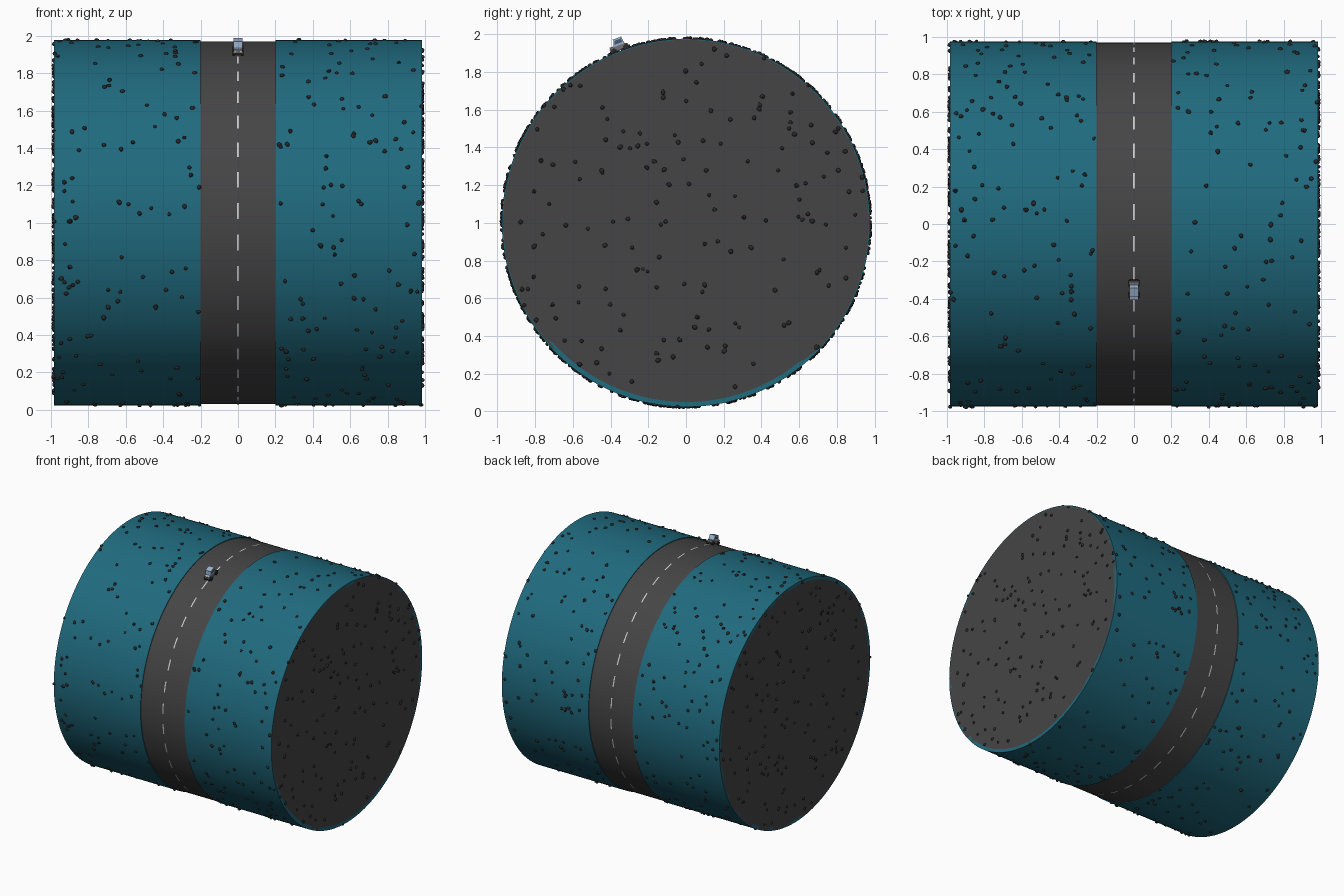
import bpy, bmesh, math, random
from mathutils import Vector, Matrix

if "Cube" in bpy.data.objects:
    bpy.data.objects.remove(bpy.data.objects["Cube"])

random.seed(4)
CENTRE = Vector((0, 0, 1.0))
R_ROAD, R_LAND, HALF = 0.97, 0.976, 0.985


def mat(name, r, g, b):
    m = bpy.data.materials.new(name)
    m.diffuse_color = (r, g, b, 1)
    m.use_nodes = True
    m.node_tree.nodes["Principled BSDF"].inputs["Base Color"].default_value = m.diffuse_color
    return m


ASPHALT = mat("asphalt", 0.06, 0.06, 0.06)
TEAL = mat("teal", 0.014, 0.145, 0.21)
WHITE = mat("white", 0.65, 0.65, 0.65)
STONE = mat("stone", 0.022, 0.022, 0.024)
PAINT = mat("pale_blue", 0.33, 0.45, 0.62)
GLASS = mat("glass", 0.06, 0.1, 0.16)
METAL = mat("metal", 0.16, 0.16, 0.17)
LAMP = mat("lamp", 0.8, 0.65, 0.3)


def make(name, verts, faces, material):
    me = bpy.data.meshes.new(name)
    me.from_pydata(verts, [], faces)
    bm = bmesh.new()
    bm.from_mesh(me)
    bmesh.ops.recalc_face_normals(bm, faces=bm.faces)
    bm.to_mesh(me)
    bm.free()
    ob = bpy.data.objects.new(name, me)
    bpy.context.collection.objects.link(ob)
    me.materials.append(material)
    return ob


def smooth(ob):
    bpy.ops.object.select_all(action='DESELECT')
    ob.select_set(True)
    bpy.context.view_layer.objects.active = ob
    bpy.ops.object.shade_smooth_by_angle(angle=math.radians(40))


def on_drum(x, r, a):
    """Point at angle a from the top, turning towards the front."""
    return CENTRE + Vector((x, -r * math.sin(a), r * math.cos(a)))


def ring(name, x0, x1, r0, r1, material, n=160):
    verts, faces = [], []
    for i in range(n):
        a = math.tau * i / n
        verts += [on_drum(x, r, a) for x, r in ((x0, r0), (x0, r1), (x1, r1), (x1, r0))]
        j = (i + 1) % n
        for k in range(4):
            m = (k + 1) % 4
            faces.append((i * 4 + k, i * 4 + m, j * 4 + m, j * 4 + k))
    smooth(make(name, verts, faces, material))


# Drum core: its middle is the road and its ends are the caps
bpy.ops.mesh.primitive_cylinder_add(vertices=160, radius=R_ROAD, depth=2 * HALF,
                                    location=CENTRE, rotation=(0, math.pi / 2, 0))
core = bpy.context.object
core.name = "drum_road"
core.data.materials.append(ASPHALT)
smooth(core)

# Raised land on both sides of the road
ring("land_left", -HALF, -0.2, R_ROAD - 0.02, R_LAND, TEAL)
ring("land_right", 0.2, HALF, R_ROAD - 0.02, R_LAND, TEAL)

# Dashed centre line
verts, faces = [], []
for d in range(36):
    for s in range(5):
        a = math.radians(93.75 + d * 10 + s * 1.25)
        verts += [on_drum(x, R_ROAD + 0.0015, a) for x in (-0.005, 0.005)]
        if s < 4:
            k = len(verts) - 2
            faces.append((k, k + 1, k + 3, k + 2))
make("centre_line", verts, faces, WHITE)

# Scattered stones
tmpl = bmesh.new()
bmesh.ops.create_icosphere(tmpl, subdivisions=2, radius=1)
ico_v = [v.co.copy() for v in tmpl.verts]
ico_f = [[v.index for v in f.verts] for f in tmpl.faces]
tmpl.free()


def scatter(name, places):
    verts, faces = [], []
    for p, normal in places:
        base = len(verts)
        spin = Matrix.Rotation(random.uniform(0, math.tau), 3, 'Z')
        turn = normal.to_track_quat('Z', 'Y').to_matrix() @ spin
        r = random.uniform(0.009, 0.0125)
        size = Vector((r * random.uniform(0.9, 1.3), r, r * 0.95))
        lump = Vector([random.uniform(-1, 1) for _ in range(3)])
        for v in ico_v:
            q = v * (1 + 0.15 * math.sin(3 * v.dot(lump)))
            verts.append(p + turn @ (q * size))
        faces += [[base + i for i in f] for f in ico_f]
    smooth(make(name, verts, faces, STONE))


for side, label in ((-1, "left"), (1, "right")):
    places = []
    for _ in range(235):
        a = random.uniform(0, math.tau)
        x = side * random.uniform(0.205, HALF)
        places.append((on_drum(x, R_LAND, a), Vector((0, -math.sin(a), math.cos(a)))))
    scatter("land_stones_" + label, places)
    places = []
    for _ in range(150):
        r = 0.97 * math.sqrt(random.random())
        a = random.uniform(0, math.tau)
        places.append((on_drum(side * HALF, r, a), Vector((side, 0, 0))))
    scatter("cap_stones_" + label, places)

# Small car, built upright and then tilted onto the road (front towards -y)
TILT = math.radians(20.8)
SEAT = Matrix.Translation(on_drum(0, R_ROAD, TILT)) @ Matrix.Rotation(TILT, 4, 'X')


def car_side(name, profile, width, material, x=0):
    """Extrude a (y, z) side profile across the car."""
    n = len(profile)
    verts = [SEAT @ Vector((x + s * width / 2, y, z)) for s in (-1, 1) for y, z in profile]
    faces = [tuple(range(n)), tuple(range(n, 2 * n))]
    faces += [(i, (i + 1) % n, n + (i + 1) % n, n + i) for i in range(n)]
    return make(name, verts, faces, material)


def box(y0, y1, z0, z1):
    return [(y0, z0), (y1, z0), (y1, z1), (y0, z1)]


car_side("car_chassis", box(-0.053, 0.053, 0.01, 0.02), 0.042, METAL)
car_side("car_body", [(-0.052, 0.02), (0.05, 0.02), (0.048, 0.032), (0.03, 0.038),
                      (-0.05, 0.038)], 0.046, METAL)
car_side("car_cabin", [(-0.03, 0.036), (0.034, 0.036), (0.028, 0.071), (-0.016, 0.071)],
         0.048, PAINT)
car_side("car_roof", box(-0.019, 0.031, 0.071, 0.075), 0.05, PAINT)
car_side("car_hood", box(-0.05, -0.028, 0.038, 0.041), 0.042, PAINT)
for s in (-1, 1):
    car_side("car_window", [(-0.019, 0.046), (0.026, 0.046), (0.023, 0.066), (-0.012, 0.066)],
             0.001, GLASS, s * 0.0243)
    car_side("car_headlight", box(-0.054, -0.051, 0.025, 0.033), 0.009, LAMP, s * 0.015)
for y, label in ((-0.056, "front"), (0.052, "rear")):
    car_side("car_bumper_" + label, box(y, y + 0.005, 0.013, 0.021), 0.05, STONE)

# Wheels
for y in (-0.034, 0.034):
    for s in (-1, 1):
        tyre = [(y + 0.015 * math.cos(t * math.tau / 20), 0.015 + 0.015 * math.sin(t * math.tau / 20))
                for t in range(20)]
        smooth(car_side("car_wheel", tyre, 0.012, STONE, s * 0.023))
